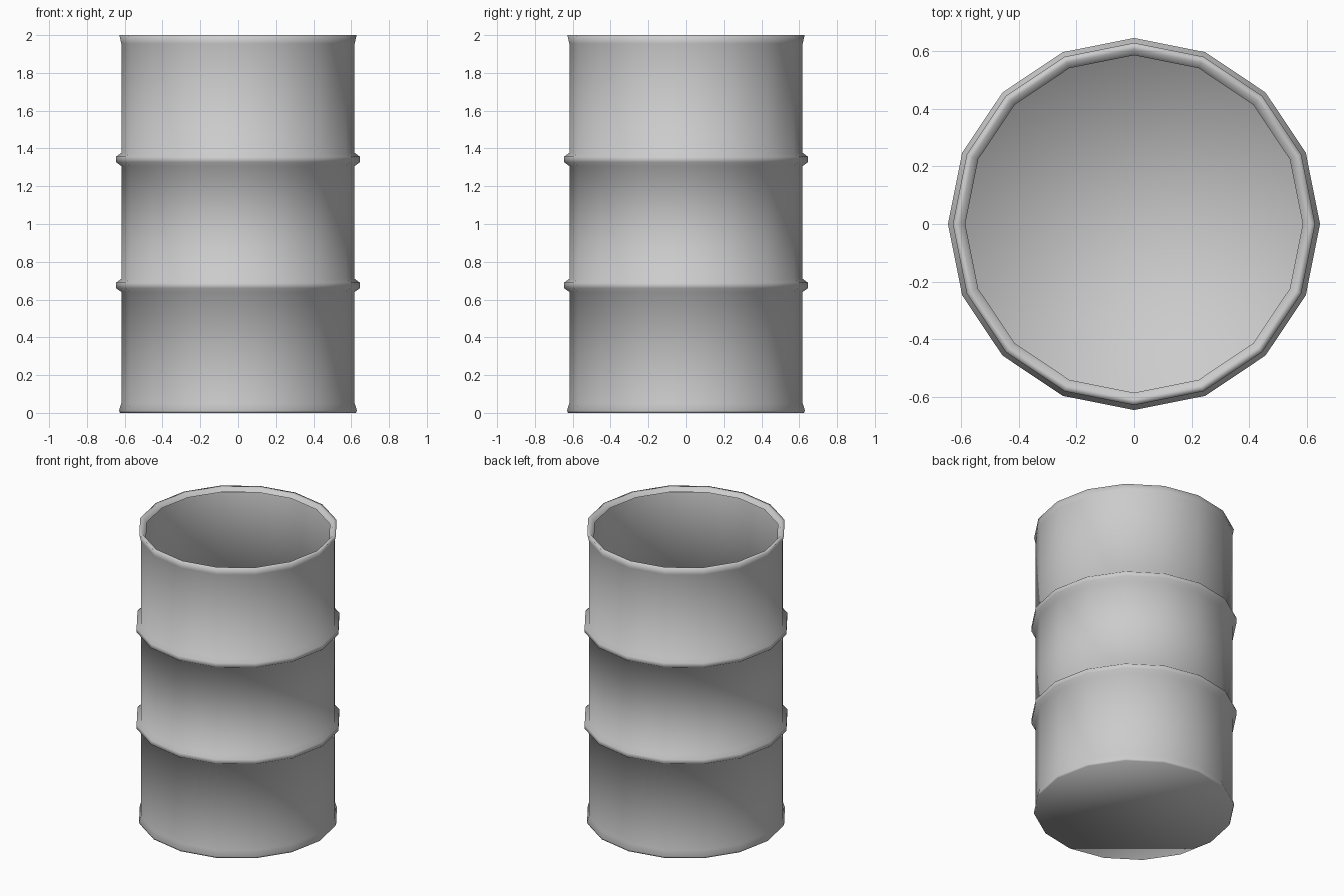
import bpy, bmesh
from math import cos, sin, tau

if "Cube" in bpy.data.objects:
    bpy.data.objects.remove(bpy.data.objects["Cube"])

SIDES = 16
WALL = 0.618


def rib(z):
    # raised hoop around the wall
    return [(WALL, z - 0.035), (0.645, z - 0.015), (0.645, z + 0.015), (WALL, z + 0.035)]


# outer profile (radius, height) from the base up to the inner edge of the lip
profile = [(0.625, 0.0), (0.63, 0.012), (WALL, 0.05)]
profile += rib(0.675) + rib(1.342)
profile += [(WALL, 1.955), (0.628, 2.0), (0.605, 2.0), (0.585, 1.975)]

bm = bmesh.new()
rings = [[bm.verts.new((r * cos(tau * i / SIDES), r * sin(tau * i / SIDES), z))
          for i in range(SIDES)] for r, z in profile]

# wall, hoops and lip
for low, high in zip(rings, rings[1:]):
    for i in range(SIDES):
        j = (i + 1) % SIDES
        bm.faces.new((low[i], low[j], high[j], high[i]))

# closed base, open top
bm.faces.new(rings[0][::-1])

for f in bm.faces:
    f.smooth = True

mesh = bpy.data.meshes.new("barrel")
bm.to_mesh(mesh)
bm.free()
barrel = bpy.data.objects.new("barrel", mesh)
bpy.context.collection.objects.link(barrel)
